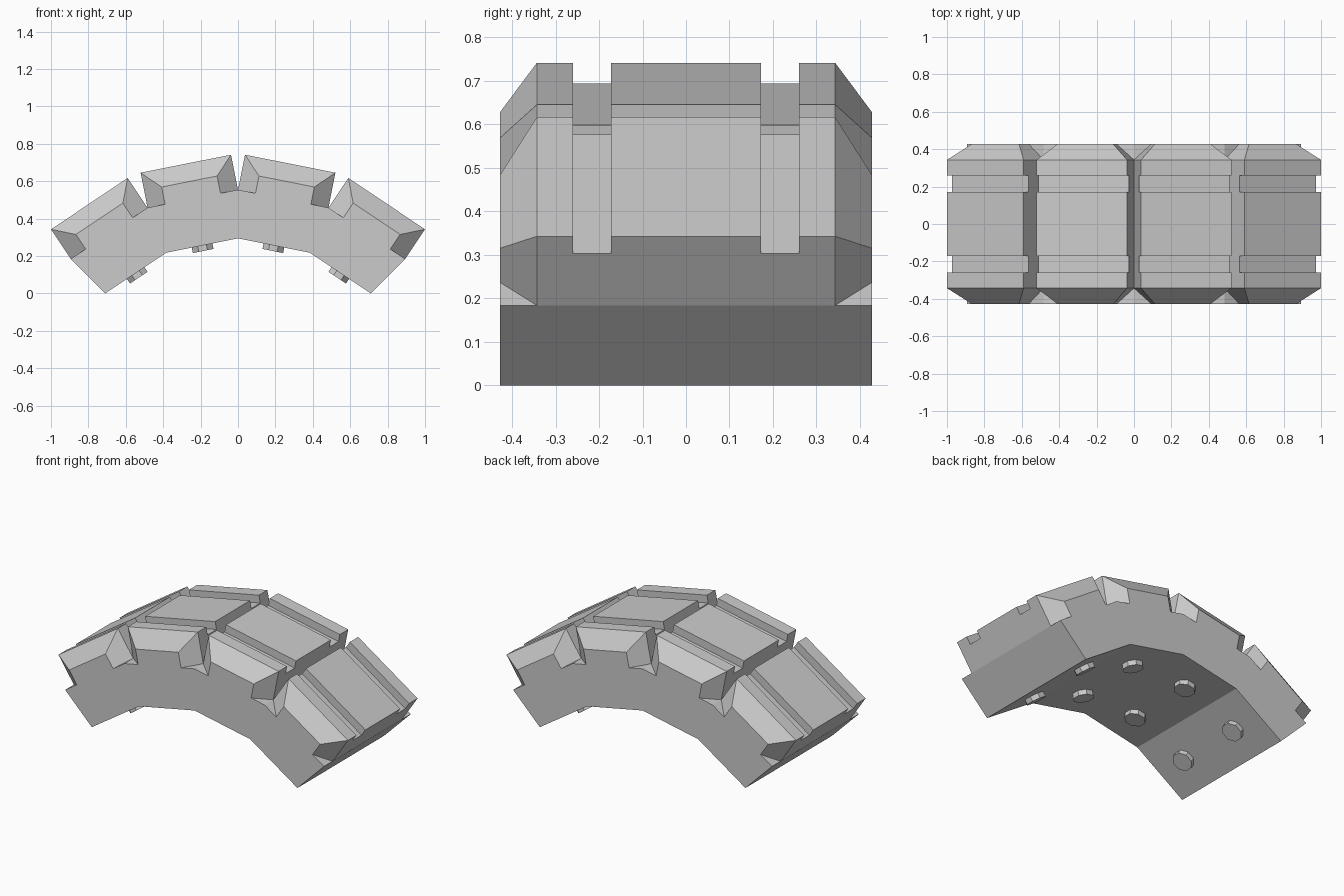
import bpy, bmesh
from math import sin, cos, radians
from mathutils import Matrix

if "Cube" in bpy.data.objects:
    bpy.data.objects.remove(bpy.data.objects["Cube"])

W, EDGE = 0.428, 0.343            # half width of the slab, start of the end bevel
R_IN, R_OUT = 1.004, 1.264        # slab corner radii
DROP = R_IN * cos(radians(45))    # arc centre lies this far below the ground
STEP = 22.5
APO_IN, APO_OUT = (r * cos(radians(STEP / 2)) for r in (R_IN, R_OUT))


def finish(name, bm, matrix=None):
    bmesh.ops.recalc_face_normals(bm, faces=bm.faces[:])
    me = bpy.data.meshes.new(name)
    bm.to_mesh(me)
    bm.free()
    ob = bpy.data.objects.new(name, me)
    bpy.context.collection.objects.link(ob)
    if matrix is not None:
        ob.matrix_world = matrix
    return ob


# Curved slab: faceted arch section extruded through its width
angles = [radians(STEP * i) for i in range(-2, 3)]
outline = [(R_IN * sin(a), R_IN * cos(a) - DROP) for a in angles]
outline += [(R_OUT * sin(a), R_OUT * cos(a) - DROP) for a in reversed(angles)]
bm = bmesh.new()
front, back = ([bm.verts.new((x, y, z)) for x, z in outline] for y in (-W, W))
bm.faces.new(front)
bm.faces.new(back)
for i in range(len(front)):
    j = (i + 1) % len(front)
    bm.faces.new((front[i], front[j], back[j], back[i]))
finish("arch_slab", bm)

# Raised pad profile: (y, height, half length), grooved on top and bevelled at both ends
L, S, H, G, B = 0.2465, 0.151, 0.191, 0.143, 0.094
half = [(-W, 0, S), (-W, B, S), (-EDGE, H, L), (-0.26, H, L),
        (-0.26, G, L), (-0.172, G, L), (-0.172, H, L)]
profile = half + [(-y, h, l) for y, h, l in reversed(half)]
profile += [(EDGE, 0, L), (-EDGE, 0, L)]


def pad(name, matrix):
    bm = bmesh.new()
    sides = [[bm.verts.new((s * l, y, h)) for y, h, l in profile] for s in (-1, 1)]
    a, b = sides
    n = len(a)
    for i in range(n):
        j = (i + 1) % n
        bm.faces.new((a[i], a[j], b[j], b[i]))
    for v in sides:
        bm.faces.new(v[2:12] + v[14:16])
        bm.faces.new((v[0], v[1], v[2], v[15]))
        bm.faces.new((v[11], v[12], v[13], v[14]))
    finish(name, bm, matrix)


def stud(name, matrix):
    bm = bmesh.new()
    bmesh.ops.create_cone(bm, cap_ends=True, segments=8, radius1=0.061, radius2=0.061,
                          depth=0.04, matrix=Matrix.Rotation(radians(22.5), 4, 'Z'))
    finish(name, bm, matrix)


# One pad and two underside studs on each facet
for i in range(4):
    turn = Matrix.Translation((0, 0, -DROP)) @ Matrix.Rotation(radians(STEP * (i - 1.5)), 4, 'Y')
    pad(f"pad_{i + 1}", turn @ Matrix.Translation((0, 0, APO_OUT)))
    for side, y in (("front", -0.215), ("back", 0.215)):
        stud(f"stud_{side}_{i + 1}", turn @ Matrix.Translation((0, y, APO_IN - 0.01)))
